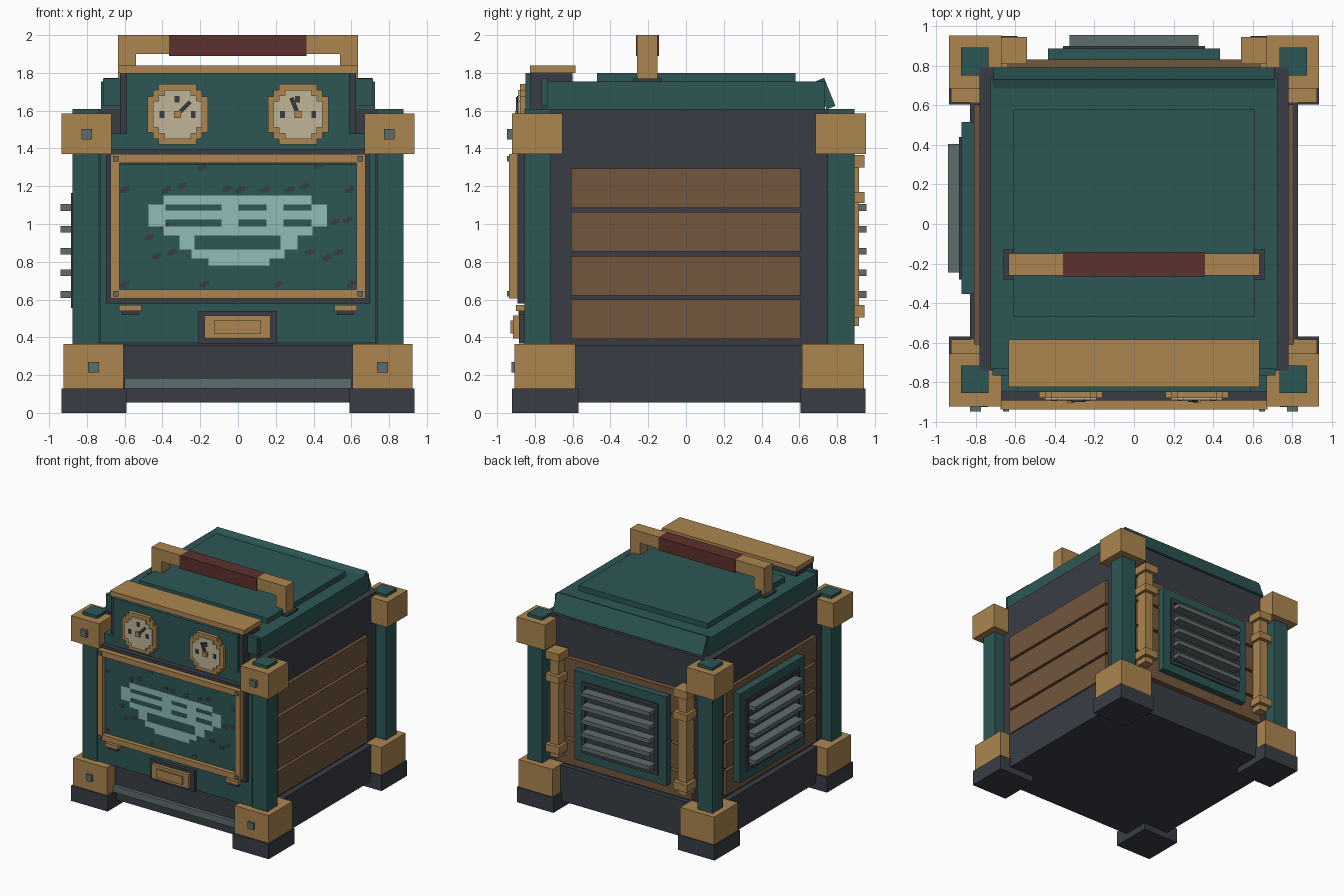
import bpy, bmesh, math
from mathutils import Matrix, Vector

if "Cube" in bpy.data.objects:
    bpy.data.objects.remove(bpy.data.objects["Cube"])


def material(name, rgb):
    m = bpy.data.materials.new(name)
    lin = [(c / 255 / 12.92) if c < 11 else ((c / 255 + 0.055) / 1.055) ** 2.4 for c in rgb]
    m.diffuse_color = (*lin, 1)
    m.use_nodes = True
    m.node_tree.nodes["Principled BSDF"].inputs["Base Color"].default_value = m.diffuse_color
    return m


GREEN = material("dark teal paint", (44, 87, 85))
BRASS = material("brass", (172, 134, 80))
DARK = material("charcoal metal", (57, 61, 69))
WOOD = material("brown planks", (114, 86, 61))
GRIP = material("red leather", (92, 49, 45))
GREY = material("grey steel", (95, 108, 108))
CREAM = material("cream dial", (192, 181, 150))
GLOW = material("pale teal display", (142, 188, 184))


def boxes(name, mat, items, bevel=0):
    """One object from boxes given as (x0, x1, y0, y1, z0, z1)."""
    bm = bmesh.new()
    for x0, x1, y0, y1, z0, z1 in items:
        m = Matrix.Translation(((x0 + x1) / 2, (y0 + y1) / 2, (z0 + z1) / 2))
        m = m @ Matrix.Diagonal((abs(x1 - x0), abs(y1 - y0), abs(z1 - z0), 1))
        bmesh.ops.create_cube(bm, size=1, matrix=m)
    me = bpy.data.meshes.new(name)
    bm.to_mesh(me)
    bm.free()
    me.materials.append(mat)
    ob = bpy.data.objects.new(name, me)
    bpy.context.collection.objects.link(ob)
    return ob


def both(*items):
    """Repeat boxes mirrored across x = 0."""
    return list(items) + [(-b, -a, *rest) for a, b, *rest in items]


def frame(x0, x1, z0, z1, t, y0, y1):
    return [(x0, x1, y0, y1, z1 - t, z1), (x0, x1, y0, y1, z0, z0 + t),
            (x0, x0 + t, y0, y1, z0 + t, z1 - t), (x1 - t, x1, y0, y1, z0 + t, z1 - t)]


# Body and base
boxes("base", DARK, [(-.83, .83, -.80, .83, .055, .36)])
boxes("body", DARK, [(-.78, .78, -.74, .79, .36, 1.61)])
boxes("base_strip", GREY, [(-.6, .6, -.83, -.80, .13, .185)])

# Corner posts with feet and brass brackets
boxes("posts", GREEN, both((.735, .875, -.855, -.715, .13, 1.61), (.735, .875, .75, .893, .13, 1.61)))
boxes("feet", DARK, both((.59, .935, -.92, -.57, 0, .13), (.59, .935, .605, .95, 0, .13)))
boxes("lower_brackets", BRASS, both((.605, .925, -.908, -.585, .13, .365), (.605, .925, .615, .942, .13, .365)))
boxes("upper_brackets", BRASS, both((.67, .935, -.922, -.655, 1.37, 1.585), (.67, .935, .685, .952, 1.37, 1.585)))
boxes("bracket_bolts", GREY, both((.773, .828, -.947, -.92, 1.447, 1.503), (.737, .793, -.925, -.9, .213, .27)))

# Plank cladding on the right, left and back
rows = [(.39 + i * .2317, .6 + i * .2317) for i in range(4)]
boxes("side_planks", WOOD, both(*[(.77, .808, -.61, .605, a, b) for a, b in rows]))
boxes("back_planks", WOOD, [(-.64, .64, .78, .832, a, b) for a, b in rows])

# Louvred vents on the back and the left side
turn = Matrix.Rotation(math.radians(90), 4, 'Z')
for side in ("back", "left"):
    parts = [
        boxes(side + "_vent_frame", GREEN, frame(-.435, .435, .48, 1.24, .075, .82, .888)),
        boxes(side + "_vent_plate", DARK, [(-.36, .36, .80, .875, .555, 1.165)]
              + frame(-.36, .36, .555, 1.165, .03, .875, .90)),
        boxes(side + "_vent_louvres", GREY,
              [(-.325, .325, .87, .955, z - .018, z + .018) for z in (.626, .742, .856, .972, 1.087)])]
    if side == "left":
        for p in parts:
            p.data.transform(Matrix.Translation((.015, .08, 0)) @ turn)

# Brass pipes on the back
boxes("pipes", BRASS, both((.565, .645, .82, .915, .46, 1.34)))
boxes("pipe_collars", BRASS, both(*[(.54, .67, .81, .945, a, b)
                                    for a, b in ((.505, .57), (1.11, 1.17), (1.30, 1.365))]))

# Lid with sloping end flaps
boxes("lid", GREEN, [(-.725, .725, -.735, .735, 1.61, 1.755)])
boxes("lid_panel", GREEN, [(-.61, .61, -.47, .58, 1.755, 1.80)])
boxes("lid_front_flap", GREEN, [(-.715, .715, -.765, -.73, 1.625, 1.77)])
flap = boxes("lid_back_flap", GREEN, [(-.71, .71, -.025, .025, -.08, .08)])
flap.data.transform(Matrix.Translation((0, .738, 1.69)) @ Matrix.Rotation(math.radians(22), 4, 'X'))

# Carrying handle
boxes("handle_base", DARK, both((.53, .66, -.28, -.13, 1.75, 1.77)))
boxes("handle_arms", BRASS, both((.54, .635, -.26, -.15, 1.77, 1.9), (.36, .635, -.26, -.15, 1.9, 2.0)))
boxes("handle_grip", GRIP, [(-.365, .362, -.266, -.144, 1.89, 2.0)])

# Instrument hood
boxes("hood", DARK, [(-.625, .625, -.825, -.60, 1.48, 1.80)])
boxes("hood_panel", GREEN, [(-.59, .59, -.85, -.82, 1.48, 1.80), (-.68, .68, -.85, -.73, 1.38, 1.48)])
boxes("hood_cap", BRASS, [(-.635, .635, -.825, -.585, 1.80, 1.84)])


# Dials: stepped round rims and faces
def stepped(cx, cz, steps, y0, y1):
    return [(cx - w, cx + w, y0, y1 - .0004 * i, cz - h, cz + h) for i, (w, h) in enumerate(steps)]


for label, cx, angle in (("left", -.32, 45), ("right", .318, -22)):
    cz = 1.58
    boxes(label + "_dial_rim", BRASS, stepped(cx, cz, ((.16, .095), (.13, .13), (.10, .16)), -.88, -.84))
    boxes(label + "_dial_face", CREAM, stepped(cx, cz, ((.13, .07), (.10, .10), (.07, .13)), -.89, -.87))
    boxes(label + "_dial_marks", DARK, [(cx + dx - .013, cx + dx + .013, -.895, -.88, cz + dz - .018, cz + dz + .018)
                                        for dx, dz in ((-.083, 0), (.083, 0), (-.003, .08))])
    needle = boxes(label + "_dial_needle", DARK, [(-.011, .011, -.9, -.885, 0, .095)])
    needle.data.transform(Matrix.Translation((cx, 0, cz)) @ Matrix.Rotation(math.radians(angle), 4, 'Y'))
    boxes(label + "_dial_hub", BRASS, [(cx - .019, cx + .019, -.906, -.885, cz - .019, cz + .019)])

# Front panel and framed display
boxes("front_panel", GREEN, [(-.73, .73, -.855, -.73, .37, 1.385)])
boxes("display_surround", DARK, [(-.70, .70, -.892, -.85, .58, 1.395)])
boxes("display_frame", BRASS, frame(-.675, .675, .605, 1.37, .048, -.937, -.885))
boxes("display", GREEN, [(-.63, .63, -.90, -.885, .65, 1.318)])
boxes("display_bolts", GREY, both(*[(.632, .662, -.947, -.93, z - .015, z + .015) for z in (.63, 1.345)]))
boxes("display_latches", BRASS, both((.51, .63, -.90, -.85, .54, .572)))
boxes("latch_bases", DARK, both((.525, .615, -.888, -.85, .518, .54)))

# Pale emblem on the display, in horizontal bands
slots = ((-.475, -.385), (-.088, .003), (.15, .24), (.388, .47))
bands = [(1.103, 1.152, ((-.395, .39),)), (1.072, 1.103, slots), (1.024, 1.072, ((-.475, .47),)),
         (.987, 1.024, slots), (.94, .987, ((-.395, .395),)), (.866, .94, ((-.31, -.23), (.225, .315))),
         (.817, .866, ((-.245, .245),)), (.78, .817, ((-.156, .167),))]
boxes("display_emblem", GLOW, [(a, b, -.904, -.895, z0, z1) for z0, z1, spans in bands for a, b in spans])

# Dark flecks scattered on the display
flecks = [(-.19, 1.3), (.43, 1.31), (-.3, 1.2), (-.38, 1.18), (-.06, 1.185), (.01, 1.18), (.14, 1.18), (.27, 1.18),
          (.35, 1.2), (.59, 1.18), (-.6, 1.18), (-.47, .93), (-.39, .99), (-.35, .85), (-.43, .83), (.51, 1.01),
          (.58, 1.02), (.53, .85), (.38, .85), (.47, .82), (-.6, .68), (-.18, .68), (.6, .68), (.21, .68)]
boxes("display_flecks", DARK, [b for x, z in flecks for b in (
    (x - .024, x + .01, -.902, -.895, z - .016, z + .006), (x - .006, x + .026, -.9022, -.895, z - .004, z + .018))])

# Drawer pull below the display
boxes("drawer_plate", DARK, [(-.21, .207, -.885, -.85, .367, .54)])
boxes("drawer_pull", BRASS, [(-.178, .172, -.915, -.88, .395, .515), (-.128, .122, -.928, -.91, .42, .49)])
